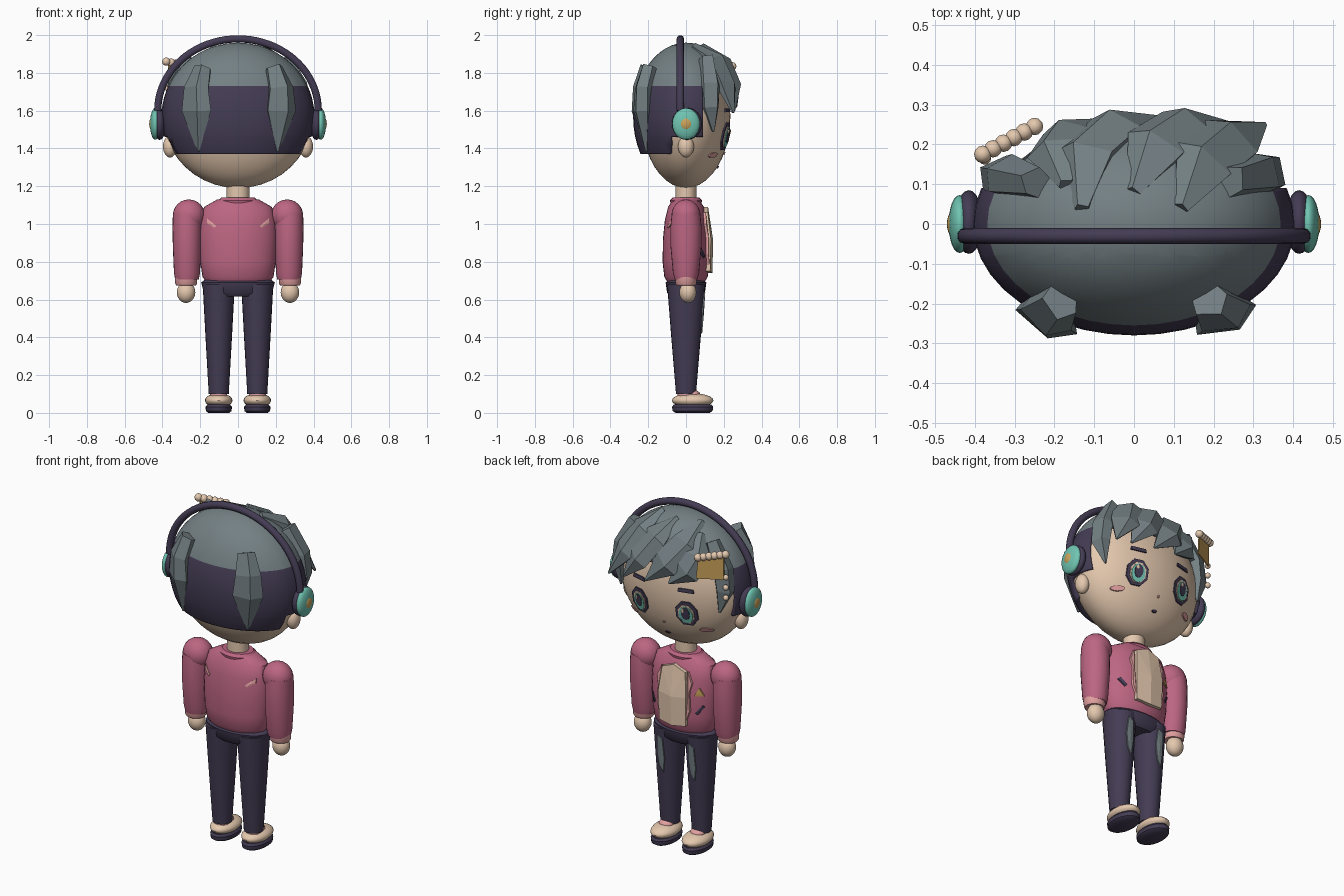
import bpy, bmesh
from math import sin, cos, pi, sqrt
from mathutils import Vector, Matrix

cube = bpy.data.objects.get("Cube")
if cube:
    bpy.data.objects.remove(cube, do_unlink=True)


def material(name, rgb):
    lin = [((c / 255 + 0.055) / 1.055) ** 2.4 for c in rgb] + [1]
    m = bpy.data.materials.new(name)
    m.use_nodes = True
    m.diffuse_color = lin
    m.node_tree.nodes["Principled BSDF"].inputs["Base Color"].default_value = lin
    return m


SKIN = material("skin", (228, 200, 174))
NAVY = material("navy", (68, 60, 84))
GREY = material("hair grey", (116, 128, 132))
PINK = material("jacket pink", (188, 102, 130))
PALE = material("pale pink", (226, 160, 160))
TEAL = material("teal", (112, 196, 178))
GOLD = material("gold", (204, 164, 92))
SIDES = (("left", 1), ("right", -1))


def finish(name, bm, mats, smooth=True):
    bmesh.ops.recalc_face_normals(bm, faces=bm.faces)
    mesh = bpy.data.meshes.new(name)
    bm.to_mesh(mesh)
    bm.free()
    ob = bpy.data.objects.new(name, mesh)
    bpy.context.collection.objects.link(ob)
    for m in mats:
        mesh.materials.append(m)
    if smooth:
        bpy.ops.object.select_all(action='DESELECT')
        ob.select_set(True)
        bpy.context.view_layer.objects.active = ob
        bpy.ops.object.shade_smooth_by_angle(angle=0.7)
    return ob


def ball(name, loc, r, mat, seg=24):
    bm = bmesh.new()
    bmesh.ops.create_uvsphere(bm, u_segments=seg, v_segments=seg // 2, radius=1,
                              matrix=Matrix.Translation(loc) @ Matrix.Diagonal((*r, 1)))
    return finish(name, bm, [mat])


def bridge(bm, rings):
    for a, b in zip(rings, rings[1:]):
        for i in range(len(a)):
            j = (i + 1) % len(a)
            bm.faces.new((a[i], a[j], b[j], b[i]))
    bm.faces.new(rings[0])
    bm.faces.new(rings[-1])


def tube(name, cx, rings, mat, seg=24):
    """Loft of upright elliptical rings given as (z, rx, ry)."""
    bm = bmesh.new()
    bridge(bm, [[bm.verts.new((cx + rx * cos(2 * pi * i / seg), ry * sin(2 * pi * i / seg), z))
                 for i in range(seg)] for z, rx, ry in rings])
    return finish(name, bm, [mat])


def loft_y(cx, rings):
    """Front surface of a tube as a function of x and z."""
    def y(x, z):
        for (z0, a0, b0), (z1, a1, b1) in zip(rings, rings[1:]):
            if z0 <= z <= z1:
                t = (z - z0) / (z1 - z0)
                rx, ry = a0 + t * (a1 - a0), b0 + t * (b1 - b0)
                return ry * sqrt(max(0, 1 - ((x - cx) / rx) ** 2))
        return 0
    return y


def plate(name, pts, surf, off, mat, side=1, depth=0.008):
    """Thin plate with an (x, z) outline that follows a surface."""
    bm = bmesh.new()
    mid = (sum(p[0] for p in pts) / len(pts), sum(p[1] for p in pts) / len(pts))
    put = lambda p, d: bm.verts.new((p[0], side * (surf(*p) + d), p[1]))
    front = [put(p, off) for p in pts]
    back = [put(p, off - depth) for p in pts]
    hub = put(mid, off)
    for i in range(len(pts)):
        j = (i + 1) % len(pts)
        bm.faces.new((front[i], front[j], hub))
        bm.faces.new((front[i], back[i], back[j], front[j]))
    return finish(name, bm, [mat], False)


def oval(cx, cz, rx, rz, n=10):
    return [(cx + rx * cos(2 * pi * (i + .5) / n), cz + rz * sin(2 * pi * (i + .5) / n))
            for i in range(n)]


# Head
HEAD = Vector((0, 0, 1.57))
HR = (0.395, 0.235, 0.38)
CAP = (0.405, 0.28, 0.39)
ball("head", HEAD, HR, SKIN, 40)
tube("neck", 0, [(1.1, .06, .055), (1.24, .06, .055)], SKIN)


def face_y(x, z):
    return HR[1] * sqrt(max(0, 1 - (x / HR[0]) ** 2 - ((z - HEAD.z) / HR[2]) ** 2))


# Hair cap: grey crown, navy sides and back
bm = bmesh.new()
bmesh.ops.create_uvsphere(bm, u_segments=40, v_segments=24, radius=1,
                          matrix=Matrix.Translation(HEAD) @ Matrix.Diagonal((*CAP, 1)))
for axis, at in ((2, 1.73), (2, 1.46), (2, 1.37), (1, .09), (1, -.08)):
    co, no = Vector(), Vector()
    co[axis], no[axis] = at, 1
    bmesh.ops.bisect_plane(bm, geom=bm.verts[:] + bm.edges[:] + bm.faces[:], plane_co=co, plane_no=no)
gone = []
for f in bm.faces:
    c = f.calc_center_median()
    f.material_index = 0 if c.z > 1.73 else 1
    if c.z < 1.37 or (c.z < 1.73 and c.y > .09) or (c.z < 1.46 and c.y > -.08):
        gone.append(f)
bmesh.ops.delete(bm, geom=gone, context='FACES')
cap = finish("hair_cap", bm, [GREY, NAVY])
solid = cap.modifiers.new("thickness", 'SOLIDIFY')
solid.thickness, solid.offset = .03, -1


def lock(name, path, widths, thick):
    """Faceted, tapered hair strand lying on the head."""
    bm = bmesh.new()
    pts = [Vector(p) for p in path]
    rings = []
    for i, (p, w) in enumerate(zip(pts, widths)):
        t = (pts[min(i + 1, len(pts) - 1)] - pts[max(i - 1, 0)]).normalized()
        d = p - HEAD
        n = Vector((d.x / CAP[0] ** 2, d.y / CAP[1] ** 2, d.z / CAP[2] ** 2))
        n = (n - t * n.dot(t)).normalized()
        s = n.cross(t)
        h = min(thick, w)
        rings.append([bm.verts.new(p + v) for v in
                      (s * w, s * w * .3 + n * h, -s * w * .85 + n * h * .2, -s * w * .7 - n * h, s * w * .7 - n * h)])
    bridge(bm, rings)
    return finish(name, bm, [GREY], False)


# Swept fringe
FRINGE = (
    ((.12, .04, 1.94), (.18, .16, 1.87), (.25, .215, 1.74), (.33, .25, 1.59)),
    ((.0, .08, 1.94), (.06, .2, 1.86), (.14, .25, 1.74), (.23, .255, 1.6)),
    ((-.13, .04, 1.94), (-.12, .18, 1.86), (-.04, .25, 1.75), (.08, .265, 1.62)),
    ((-.17, .1, 1.9), (-.19, .19, 1.81), (-.16, .23, 1.73), (-.07, .26, 1.64)),
)
for i, path in enumerate(FRINGE):
    lock(f"fringe_lock_{i + 1}", path, (.02, .085, .085, .006), .035)

# Side and back strands
for side, s in SIDES:
    lock(side + "_temple_lock", [(s * .25, .11, 1.88), (s * .33, .13, 1.74), (s * .345, .13, 1.62),
                                 (s * .32, .145, 1.49)], (.04, .06, .055, .006), .04)
    lock(side + "_back_lock", [(s * .19, -.2, 1.83), (s * .225, -.235, 1.72), (s * .225, -.24, 1.6),
                               (s * .21, -.21, 1.385)], (.05, .075, .09, .006), .04)

# Face
for side, s in SIDES:
    x = s * .152
    plate(side + "_eye_outline", oval(x, 1.465, .064, .078, 8), face_y, .010, NAVY)
    plate(side + "_eye_inner", oval(x, 1.462, .047, .06, 8), face_y, .013, SKIN)
    plate(side + "_iris", oval(x, 1.458, .039, .053), face_y, .016, TEAL)
    plate(side + "_pupil", oval(x, 1.468, .024, .038), face_y, .019, NAVY)
    plate(side + "_glint", oval(x + .012, 1.487, .009, .012, 6), face_y, .022, SKIN)
    plate(side + "_brow", [(x - .045, 1.592), (x + .045, 1.592), (x + .04, 1.612), (x - .04, 1.612)],
          face_y, .009, NAVY)
    plate(side + "_blush", oval(s * .235, 1.365, .034, .014), face_y, .009, PALE)
    ball(side + "_ear", (s * .36, 0, 1.41), (.037, .042, .058), SKIN)
plate("nose", oval(0, 1.375, .007, .007, 6), face_y, .006, PALE)
plate("mouth", oval(0, 1.3, .016, .007, 8), face_y, .007, NAVY)

# Headphones
curve = bpy.data.curves.new("headband", 'CURVE')
curve.dimensions = '3D'
curve.bevel_depth, curve.bevel_resolution, curve.use_fill_caps = .02, 3, True
spline = curve.splines.new('POLY')
spline.points.add(40)
for i, p in enumerate(spline.points):
    p.co = (.425 * cos(pi * i / 40), -.03, 1.6 + .38 * sin(pi * i / 40), 1)
curve.materials.append(NAVY)
bpy.context.collection.objects.link(bpy.data.objects.new("headband", curve))
for side, s in SIDES:
    ball(side + "_ear_cushion", (s * .415, .005, 1.53), (.035, .08, .085), NAVY)
    ball(side + "_ear_cup", (s * .438, 0, 1.53), (.028, .073, .084), TEAL)
    ball(side + "_ear_cup_centre", (s * .45, 0, 1.53), (.02, .037, .04), GOLD)

# Hair ornament
start, end = Vector((-.38, .175, 1.86)), Vector((-.25, .245, 1.835))
for i in range(6):
    ball(f"ornament_bead_{i + 1}", start.lerp(end, i / 5), (.022,) * 3, SKIN, 12)
clip_y = lambda x, z: .245 + (x + .25) * .54
plate("ornament_clip", [(-.37, 1.71), (-.24, 1.71), (-.25, 1.835), (-.37, 1.85)], clip_y, 0, GOLD)
for i in range(3):
    ball(f"hanging_bead_{i + 1}", (-.375, .165, 1.72 - .06 * i), (.016,) * 3, SKIN, 12)

# Jacket
TORSO = [(.695, .17, .1), (.72, .188, .115), (.8, .2, .124), (.92, .205, .122),
         (1.02, .2, .112), (1.09, .18, .095), (1.13, .11, .07)]
torso_y = loft_y(0, TORSO)
tube("jacket_body", 0, TORSO, PINK, 32)
tube("collar", 0, [(1.1, .1, .08), (1.125, .105, .085), (1.14, .09, .07)], PINK)
plate("shirt_panel", [(-.085, .75), (0, .74), (.085, .75), (.09, .92), (.075, 1.06), (0, 1.09), (-.075, 1.06),
                      (-.09, .92)], torso_y, .022, SKIN, depth=.03)
for side, s in SIDES:
    plate(side + "_lapel", [(s * .085, .78), (s * .105, .84), (s * .1, .95), (s * .112, 1.0), (s * .085, 1.06)],
          torso_y, .014, PALE, depth=.02)
    plate(side + "_front_stripe", [(s * .13, .83), (s * .14, .82), (s * .172, .865), (s * .162, .875)],
          torso_y, .008, NAVY)
    plate(side + "_back_stripe", [(s * .165, 1.03), (s * .165, 1.005), (s * .125, .98), (s * .115, .99)],
          torso_y, .007, PALE, -1)
plate("front_triangle", [(-.17, .93), (-.125, .93), (-.147, .975)], torso_y, .008, GOLD)

# Arms and hands
for side, s in SIDES:
    ball(side + "_shoulder", (s * .26, 0, 1.045), (.085, .077, .085), PINK)
    tube(side + "_sleeve", s * .27, [(.705, .062, .06), (.74, .069, .069), (.88, .075, .082),
                                     (.98, .077, .083), (1.05, .075, .076)], PINK)
    tube(side + "_cuff", s * .275, [(.675, .052, .05), (.685, .058, .056), (.72, .06, .058)], PALE)
    ball(side + "_hand", (s * .275, .01, .638), (.049, .045, .056), SKIN)

# Trousers and shoes
tube("hips", 0, [(.615, .14, .08), (.635, .18, .1), (.69, .195, .108), (.71, .17, .09)], NAVY, 32)
LEG = [(.1, .053, .053), (.4, .07, .078), (.68, .085, .1)]
for side, s in SIDES:
    x = s * .102
    tube(side + "_leg", x, LEG, NAVY)
    plate(side + "_knee_patch", [(x - .012, .42), (x + .012, .46), (x + .024, .54), (x + .016, .64),
                                 (x - .016, .62), (x - .022, .5)], loft_y(x, LEG), .007, GREY)
    ball(side + "_shoe", (x, .035, .066), (.073, .11, .038), SKIN)
    ball(side + "_shoe_tongue", (x, .035, .098), (.042, .04, .024), PALE)
    tube(side + "_ankle", x, [(.08, .045, .045), (.12, .045, .045)], PALE)
    sole = tube(side + "_sole", x, [(0, .055, .09), (.01, .068, .106), (.032, .07, .109), (.044, .06, .1)], NAVY)
    sole.location.y = .035
